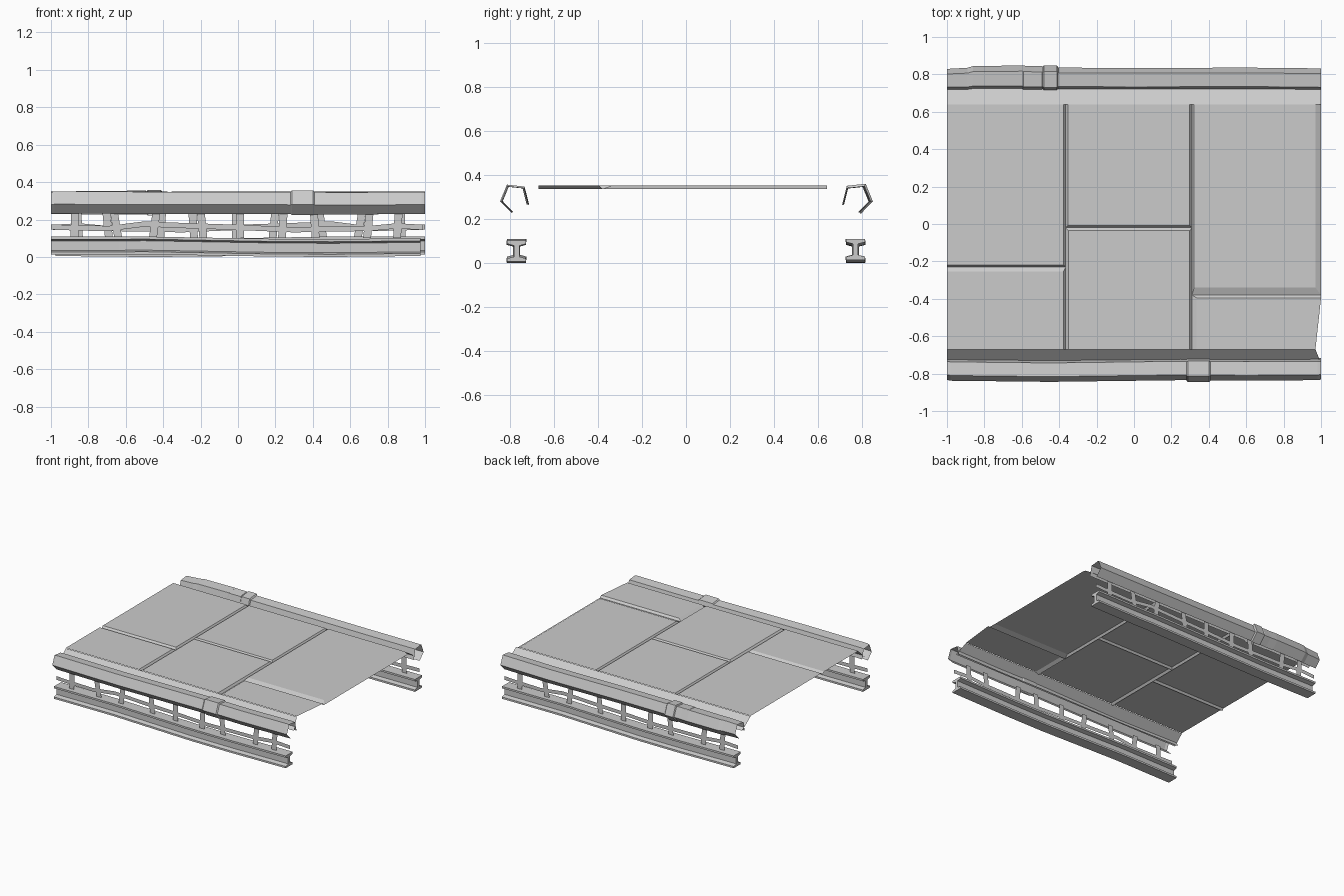
import bpy
import math
from mathutils import Matrix

if "Cube" in bpy.data.objects:
    bpy.data.objects.remove(bpy.data.objects["Cube"])

BACK = Matrix.Rotation(math.pi, 4, 'Z')


def make(name, verts, faces, back=False):
    me = bpy.data.meshes.new(name)
    me.from_pydata(verts, [], faces)
    if back:
        me.transform(BACK)
    me.update()
    ob = bpy.data.objects.new(name, me)
    bpy.context.collection.objects.link(ob)
    return ob


def sweep(name, profile, stations, centre, closed=False, cap=False, back=False):
    """Sweep a (y, z) profile along x; stations are (x, dy, dz, scale)."""
    n = len(profile)
    cy, cz = centre
    verts, faces = [], []
    for x, dy, dz, s in stations:
        verts += [(x, cy + (y - cy) * s + dy, cz + (z - cz) * s + dz) for y, z in profile]
    for i in range(len(stations) - 1):
        for j in range(n if closed else n - 1):
            k = (j + 1) % n
            a, b = i * n, (i + 1) * n
            faces.append((a + j, a + k, b + k, b + j))
    if cap:
        faces.append(tuple(reversed(range(n))))
        faces.append(tuple(range((len(stations) - 1) * n, len(stations) * n)))
    return make(name, verts, faces, back)


# Deck panels: x0, x1, y0, y1, bevel widths left, right, bottom, top
LO, HI = 0.335, 0.35
panels = [
    (-1.0, -0.365, -0.23, 0.64, 0.0, 0.012, 0.012, 0.0),
    (-1.0, -0.365, -0.67, -0.23, 0.0, 0.012, 0.025, 0.0),
    (-0.365, 0.31, -0.02, 0.64, 0.012, 0.012, 0.012, 0.0),
    (-0.365, 0.31, -0.67, -0.02, 0.015, 0.012, 0.0, 0.015),
    (0.31, 1.0, -0.38, 0.64, 0.012, 0.03, 0.04, 0.0),
    (0.31, 1.0, -0.67, -0.38, 0.025, 0.0, 0.0, 0.015),
]
for i, (x0, x1, y0, y1, l, r, b, t) in enumerate(panels):
    # the last panel has a skewed, damaged right edge
    xb = 0.97 if i == 5 else x1
    if b == 0.025:
        b, t = 0.0, 0.025
    outer = [(x0, y0), (xb, y0), (x1, y1), (x0, y1)]
    inner = [(x0 + l, y0 + b), (xb - r, y0 + b), (x1 - r, y1 - t), (x0 + l, y1 - t)]
    v, f = [], [(4, 5, 6, 7)]
    v += [(x, y, LO) for x, y in outer] + [(x, y, HI) for x, y in inner]
    widths = (b, r, t, l)
    for k in range(4):
        if widths[k] > 0:
            m = (k + 1) % 4
            f.append((k, m, 4 + m, 4 + k))
    make("deck_panel_%d" % (i + 1), v, f)

# Sloping deck edges beside the rails
make("deck_edge_front",
     [(-1, -0.67, 0.347), (0.97, -0.67, 0.347), (1, -0.745, 0.275), (-1, -0.745, 0.275)],
     [(0, 3, 2, 1)])
make("deck_edge_back",
     [(-1, 0.64, 0.347), (1, 0.64, 0.347), (1, 0.745, 0.275), (-1, 0.745, 0.275)],
     [(0, 1, 2, 3)])

# Folded side rails
rail = [(-0.718, 0.265), (-0.737, 0.34), (-0.81, 0.348), (-0.838, 0.28), (-0.79, 0.23)]
rc = (-0.775, 0.29)
front_st = [(-1, 0.003, 0.0, 0.97), (-0.98, 0, 0.002, 1), (-0.45, -0.006, 0, 1),
            (0.25, 0.003, -0.001, 1), (0.6, 0.001, -0.003, 1), (0.98, 0.003, 0, 1),
            (1, 0.004, -0.001, 0.97)]
back_st = [(-1, 0.006, 0, 1), (-0.6, 0.002, -0.003, 1), (0.0, 0.004, 0, 1),
           (0.4, 0.002, 0, 1), (0.6, -0.004, 0.001, 1.08), (0.86, -0.003, 0.0, 1.06),
           (0.89, 0.004, 0, 1.02), (1, 0.007, -0.002, 0.97)]
sweep("rail_front", rail, front_st, rc)
sweep("rail_back", rail, back_st, rc, back=True)


# Clamps wrapped round the rails
def clamp(name, x0, x1, s, back=False):
    st = [(x0, 0, 0, 1), (x0 + 0.008, 0, 0.001, s), (x1 - 0.008, 0, 0.001, s), (x1, 0, 0, 1)]
    sweep(name, rail, st, rc, back=back)


clamp("rail_clamp_front", 0.28, 0.41, 1.1)
clamp("rail_clamp_back_a", 0.405, 0.49, 1.17, True)
clamp("rail_clamp_back_b", 0.485, 0.6, 1.09, True)

# Lower I-beams
W, T, F = 0.043, 0.012, 0.014
B, H, C = 0.005, 0.1, -0.77
beam = [(C - W, B), (C + W, B), (C + W, B + F), (C + T, B + F * 1.6), (C + T, H - F * 1.6),
        (C + W, H - F), (C + W, H), (C - W, H), (C - W, H - F), (C - T, H - F * 1.6),
        (C - T, B + F * 1.6), (C - W, B + F)]
beam_st = [(-1, 0, 0.008, 1), (-0.64, 0.003, 0.008, 1), (-0.5, 0.002, 0.009, 1),
           (0.17, -0.003, -0.003, 1), (0.5, 0, -0.005, 1), (0.975, 0.001, 0, 1)]

# Thin wavy middle bar: x, centre height, and leaning posts: x at bottom, x at top
bar = [(-1, 0.16), (-0.86, 0.155), (-0.69, 0.152), (-0.5, 0.176), (-0.3, 0.168),
       (0.0, 0.158), (0.3, 0.145), (0.5, 0.15), (0.7, 0.152), (0.85, 0.166), (0.99, 0.158)]
posts = [(-0.875, -0.87), (-0.64, -0.665), (-0.455, -0.435), (-0.185, -0.2), (0.01, 0.01),
         (0.235, 0.245), (0.415, 0.405), (0.69, 0.705), (0.85, 0.86)]

for side, back in (("front", False), ("back", True)):
    sweep("beam_" + side, beam, beam_st, (C, 0.055), True, True, back)
    strip = [(-0.78, -0.014), (-0.78, 0.014)]
    sweep("middle_bar_" + side, strip, [(x, 0, z, 1) for x, z in bar], (-0.78, 0), back=back)
    v, f = [], []
    for i, (xb, xt) in enumerate(posts):
        w = 0.021
        v += [(xb - w, -0.776, 0.1), (xb + w, -0.776, 0.1),
              (xt + w, -0.776, 0.25), (xt - w, -0.776, 0.25)]
        f.append(tuple(range(4 * i, 4 * i + 4)))
    make("posts_" + side, v, f, back)
